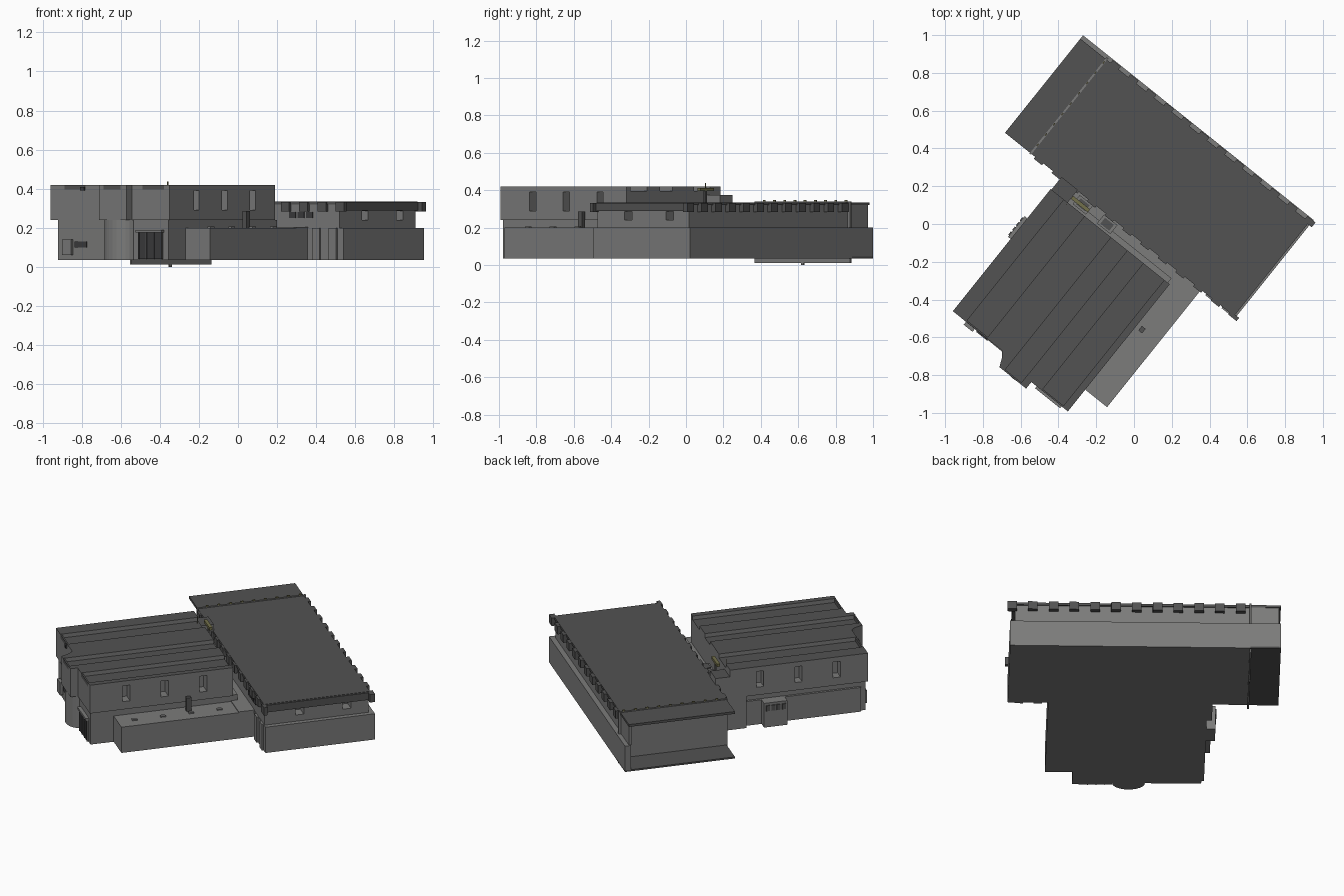
import bpy, bmesh, math
from mathutils import Matrix

# The whole building is laid out on a turned plan grid (s = long axis, t = short axis)
TURN = Matrix.Rotation(math.radians(-38.7), 4, 'Z')


def material(name, rgb):
    m = bpy.data.materials.new(name)
    m.diffuse_color = (*rgb, 1)
    return m


WALL = material("light grey wall", (0.20, 0.20, 0.197))
ROOF = material("dark grey roof", (0.085, 0.085, 0.085))
GLASS = material("dark glass", (0.045, 0.045, 0.048))
OLIVE = material("olive metal", (0.17, 0.16, 0.07))


def prism(name, outline, z0, z1, mat=WALL):
    """Upright solid from a plan outline."""
    bm = bmesh.new()
    base = bm.faces.new([bm.verts.new((s, t, z0)) for s, t in outline])
    ext = bmesh.ops.extrude_face_region(bm, geom=[base])
    for v in ext["geom"]:
        if isinstance(v, bmesh.types.BMVert):
            v.co.z = z1
    bmesh.ops.recalc_face_normals(bm, faces=bm.faces)
    me = bpy.data.meshes.new(name)
    bm.to_mesh(me)
    bm.free()
    me.materials.append(mat)
    ob = bpy.data.objects.new(name, me)
    ob.matrix_world = TURN
    bpy.context.collection.objects.link(ob)
    return ob


def box(name, s0, s1, t0, t1, z0, z1, mat=WALL):
    return prism(name, [(s0, t0), (s1, t0), (s1, t1), (s0, t1)], z0, z1, mat)


def cut(ob, boxes):
    """Cut boxes out of a solid, then discard the cutters."""
    cutters = []
    for b in boxes:
        c = box("cutter", *b)
        c.hide_render = True
        m = ob.modifiers.new("cut", 'BOOLEAN')
        m.operation, m.solver, m.object = 'DIFFERENCE', 'EXACT', c
        cutters.append(c)
    bpy.context.view_layer.update()
    dg = bpy.context.evaluated_depsgraph_get()
    me = bpy.data.meshes.new_from_object(ob.evaluated_get(dg))
    ob.modifiers.clear()
    ob.data = me
    for c in cutters:
        bpy.data.objects.remove(c)


def dark_top(ob, above):
    """Upward faces above a height get the roof colour."""
    me = ob.data
    me.materials.clear()
    me.materials.append(WALL)
    me.materials.append(ROOF)
    for p in me.polygons:
        p.material_index = 1 if p.normal.z > 0.9 and p.center.z > above else 0


# ---------------- large hall ----------------
box("hall_base", -0.66, 0.729, -0.048, 0.611, 0.036, 0.20)
hall = box("hall_upper_wall", -0.66, 0.70, -0.045, 0.58, 0.20, 0.325)
cuts = []
for t in (0.166, 0.45):
    cuts += [(0.63, 0.75, t - 0.025, t + 0.025, 0.24, 0.285),
             (-0.75, -0.60, t - 0.025, t + 0.025, 0.24, 0.285)]
cut(hall, cuts)
box("hall_roof", -0.835, 0.705, -0.05, 0.588, 0.32, 0.335, ROOF)
box("hall_end_fascia", 0.70, 0.718, -0.05, 0.60, 0.288, 0.333, ROOF)

# open bay at the far end: floor and one side wall
box("bay_floor", -0.835, -0.655, -0.05, 0.611, 0.036, 0.046, ROOF)
box("bay_side_base", -0.835, -0.655, 0.575, 0.611, 0.046, 0.20)
box("bay_side_wall", -0.825, -0.655, 0.565, 0.585, 0.20, 0.322)
box("bay_end_wall", -0.665, -0.655, -0.055, 0.60, 0.012, 0.34)
box("bay_end_wall_foot", -0.663, -0.657, 0.26, 0.28, 0.0, 0.02)
for i in range(9):
    t = 0.0 + i * 0.07
    box("bay_wall_tip", -0.663, -0.657, t, t + 0.015, 0.335, 0.348, OLIVE)

# row of rafter ends under both long eaves
for i in range(12):
    s = -0.63 + i * 0.12
    box("rafter_end", s, s + 0.055, 0.575, 0.607, 0.283, 0.333, ROOF)
    box("rafter_end", s, s + 0.055, -0.062, -0.04, 0.283, 0.333, ROOF)

# piers and small windows on the side towards the link
for s in (0.53, 0.64):
    box("hall_pier", s, s + 0.05, -0.058, -0.04, 0.036, 0.20)
for i in range(3):
    s = 0.375 + i * 0.055
    box("hall_side_window", s, s + 0.042, -0.049, -0.04, 0.25, 0.28, GLASS)

# ---------------- second block ----------------
bay = [(0.01 + 0.095 * math.cos(a), -0.965 + 0.075 * math.sin(a))
       for a in [math.pi + math.pi * k / 12 for k in range(13)]]
lower = [(-0.41, -0.96)] + bay + [(0.105, -0.985), (0.335, -0.985), (0.335, -0.10), (-0.41, -0.10)]
prism("block_lower_wall", lower, 0.036, 0.24)

upper = [(-0.46, -0.96), (-0.127, -0.96), (-0.105, -0.985), (-0.082, -1.037), (0.099, -1.037),
         (0.099, -0.993), (0.347, -0.993), (0.347, -0.131), (-0.46, -0.131)]
block = prism("block_upper_wall", upper, 0.24, 0.42)
grooves = [(-0.37, -0.23), (-0.05, 0.06), (0.17, 0.31)]
slits = (-0.773, -0.542, -0.311)
cuts = [(a, b, -1.2, 0.1, 0.395, 0.5) for a, b in grooves]
for t in slits:
    cuts += [(0.28, 0.4, t - 0.022, t + 0.022, 0.29, 0.39),
             (-0.5, -0.40, t - 0.022, t + 0.022, 0.29, 0.39)]
cut(block, cuts)
dark_top(block, 0.392)
# dark fascia closing each roof groove
for (a, b), t in zip(grooves, (-0.96, -1.037, -0.993)):
    box("groove_fascia", a, b, t, t + 0.009, 0.395, 0.418, ROOF)

# main entrance glazing with mullions and canopy
box("entrance_glass", 0.144, 0.297, -0.994, -0.985, 0.04, 0.175, GLASS)
for k in range(4):
    s = 0.144 + k * 0.05
    box("entrance_mullion", s, s + 0.005, -0.998, -0.985, 0.04, 0.175, ROOF)
box("entrance_canopy", 0.135, 0.305, -1.006, -0.985, 0.175, 0.19)

# front door frame and window
box("front_door_box", -0.37, -0.31, -0.98, -0.955, 0.06, 0.14)
box("front_window", -0.295, -0.218, -0.968, -0.959, 0.10, 0.13, GLASS)
box("round_vent", -0.26, -0.235, -0.968, -0.959, 0.39, 0.41, GLASS)

# side porch and low plinth on the left side
box("side_porch", -0.478, -0.40, -0.47, -0.33, 0.036, 0.19)
for k in range(4):
    t = -0.46 + k * 0.032
    box("porch_window", -0.484, -0.476, t, t + 0.022, 0.14, 0.175, ROOF)
box("side_plinth", -0.425, -0.40, -0.93, -0.20, 0.036, 0.19)

# ---------------- annex and link ----------------
box("annex", 0.32, 0.495, -0.846, -0.04, 0.036, 0.20)
for k in range(4):
    t = -0.76 + k * 0.17
    box("annex_roof_hatch", 0.41, 0.43, t, t + 0.03, 0.19, 0.207)
box("annex_roof_vent", 0.37, 0.395, -0.425, -0.395, 0.19, 0.285, ROOF)
box("link", -0.35, 0.495, -0.14, -0.04, 0.036, 0.205)
stair = box("stair_tower", -0.455, -0.345, -0.23, -0.045, 0.036, 0.375)
dark_top(stair, 0.3)

# rooftop units, duct and mast in the gap
for s in (-0.275, -0.11):
    box("roof_unit", s - 0.045, s + 0.045, -0.12, -0.06, 0.20, 0.29)
    box("roof_unit_grille", s - 0.03, s + 0.03, -0.11, -0.07, 0.29, 0.297, ROOF)
box("roof_duct", -0.345, -0.23, -0.105, -0.085, 0.395, 0.412, OLIVE)
box("duct_stand", -0.29, -0.275, -0.1, -0.09, 0.29, 0.397, ROOF)
box("mast", -0.347, -0.343, -0.146, -0.142, 0.37, 0.438, OLIVE)
